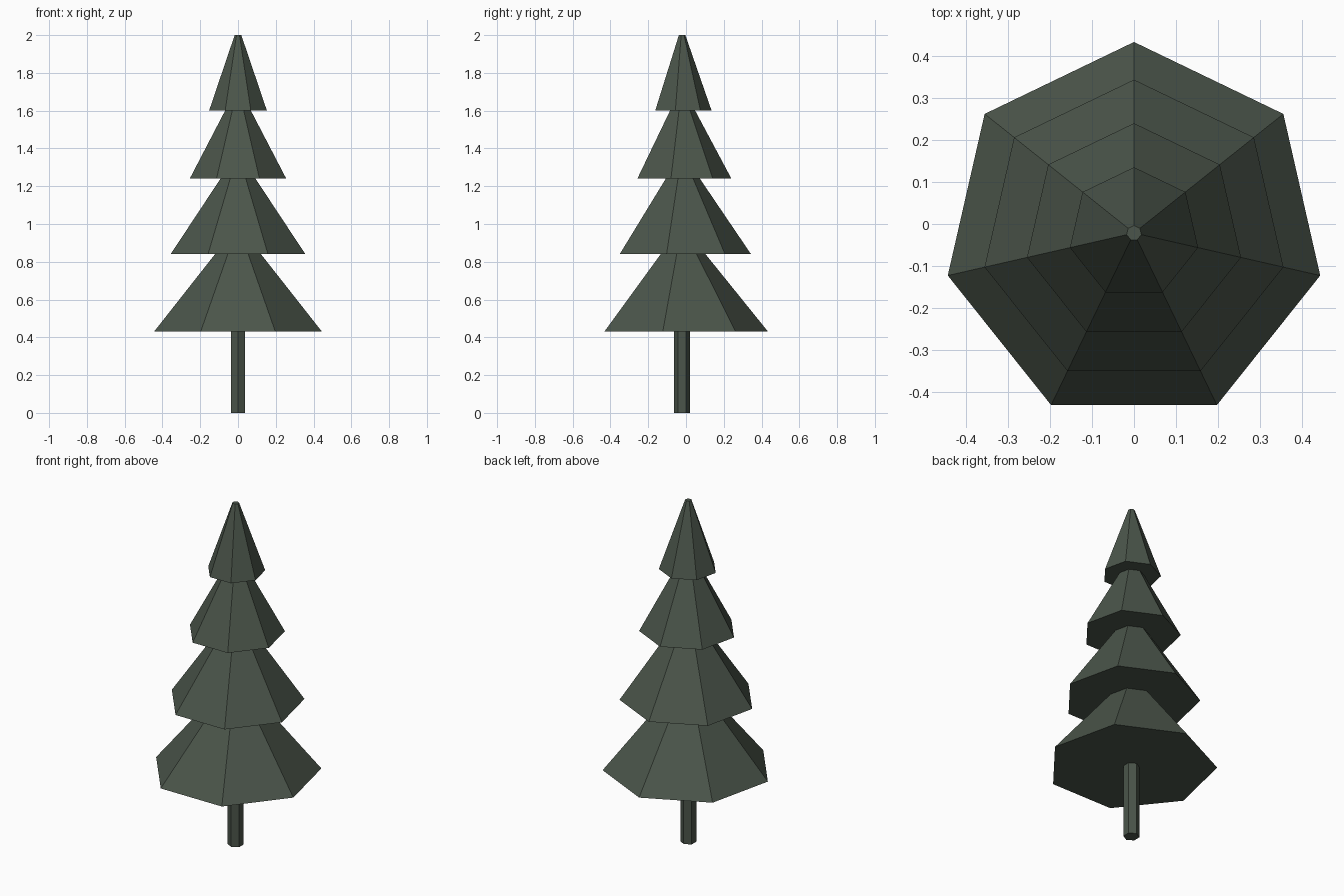
import bpy
import math

cube = bpy.data.objects.get("Cube")
if cube:
    bpy.data.objects.remove(cube, do_unlink=True)

AXIS_Y = -0.0215  # centres the seven-sided outline on y = 0

green = bpy.data.materials.new("dark_green")
green.use_nodes = True
color = (0.07, 0.091, 0.069, 1)
green.diffuse_color = color
bsdf = green.node_tree.nodes["Principled BSDF"]
bsdf.inputs["Base Color"].default_value = color
bsdf.inputs["Roughness"].default_value = 0.9


def frustum(name, sides, z0, z1, r0, r1):
    """Closed flat-shaded frustum with one corner pointing to +y."""
    ring = [math.pi / 2 + math.tau * i / sides for i in range(sides)]
    verts = [(r * math.cos(a), r * math.sin(a), z)
             for r, z in ((r0, z0), (r1, z1)) for a in ring]
    faces = [(i, (i + 1) % sides, sides + (i + 1) % sides, sides + i)
             for i in range(sides)]
    faces += [tuple(reversed(range(sides))), tuple(range(sides, 2 * sides))]
    mesh = bpy.data.meshes.new(name)
    mesh.from_pydata(verts, [], faces)
    mesh.materials.append(green)
    obj = bpy.data.objects.new(name, mesh)
    obj.location.y = AXIS_Y
    bpy.context.collection.objects.link(obj)
    return obj


# Trunk
frustum("trunk", 6, 0, 0.43, 0.043, 0.043)

# Foliage tiers, bottom to top: base height, top height, base and top radius
tiers = [
    (0.43, 0.84, 0.456, 0.125),
    (0.84, 1.24, 0.366, 0.095),
    (1.24, 1.60, 0.262, 0.07),
    (1.60, 2.00, 0.157, 0.018),
]
for n, (z0, z1, r0, r1) in enumerate(tiers, 1):
    frustum(f"foliage_tier_{n}", 7, z0, z1, r0, r1)
